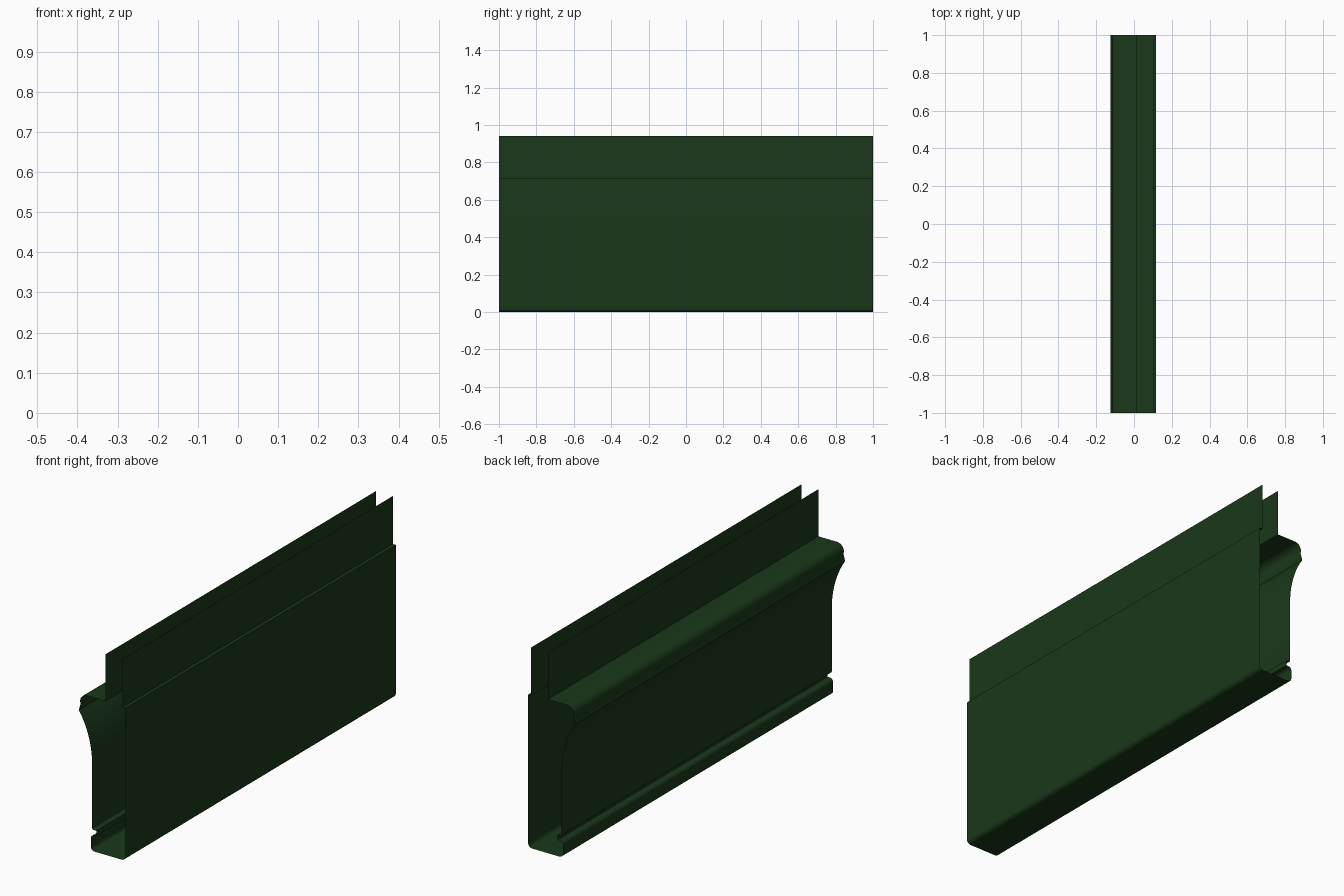
import bpy, bmesh, math

if "Cube" in bpy.data.objects:
    bpy.data.objects.remove(bpy.data.objects["Cube"])

green = bpy.data.materials.new("dark_green")
green.diffuse_color = (0.01, 0.04, 0.01, 1)
green.use_nodes = True
green.node_tree.nodes["Principled BSDF"].inputs["Base Color"].default_value = green.diffuse_color


def arc(cx, cz, rx, rz, a0, a1, n=8):
    """Points on an elliptical arc in the x-z plane, angles in degrees."""
    angles = [math.radians(a0 + (a1 - a0) * i / n) for i in range(n + 1)]
    return [(cx + rx * math.cos(a), cz + rz * math.sin(a)) for a in angles]


def extrude_profile(name, points):
    """Thin open sheet: an x-z profile swept along y."""
    bm = bmesh.new()
    front = [bm.verts.new((x, -1, z)) for x, z in points]
    back = [bm.verts.new((x, 1, z)) for x, z in points]
    for i in range(len(points) - 1):
        bm.faces.new((front[i], front[i + 1], back[i + 1], back[i]))
    mesh = bpy.data.meshes.new(name)
    bm.to_mesh(mesh)
    bm.free()
    mesh.materials.append(green)
    obj = bpy.data.objects.new(name, mesh)
    bpy.context.collection.objects.link(obj)
    bpy.context.view_layer.objects.active = obj
    obj.select_set(True)
    bpy.ops.object.shade_smooth_by_angle(angle=math.radians(35))
    obj.select_set(False)


# Moulded side: upright sheet, ledge, rounded nose, cove, wall, groove, bead
moulding = [(0.015, 0.94), (0.015, 0.72)]
moulding += arc(-0.0825, 0.685, 0.035, 0.035, 90, 200)
moulding += arc(-0.325, 0.40, 0.27, 0.36, 42, 0, 10)
moulding += [(-0.055, 0.105)]
moulding += arc(-0.050, 0.105, 0.005, 0.005, 180, 270, 3)
moulding += [(-0.034, 0.10), (-0.034, 0.075)]
moulding += arc(-0.045, 0.058, 0.017, 0.017, 90, 180, 6)
moulding += arc(-0.045, 0.017, 0.017, 0.017, 180, 270, 6)

# Base and plain side, stepping in to the second upright sheet
plain = arc(0.0975, 0.02, 0.02, 0.02, 270, 360, 6)
plain += [(0.1175, 0.715), (0.102, 0.715), (0.102, 0.94)]

extrude_profile("moulded_side", moulding)
extrude_profile("base", [moulding[-1], plain[0]])
extrude_profile("plain_side", plain)
